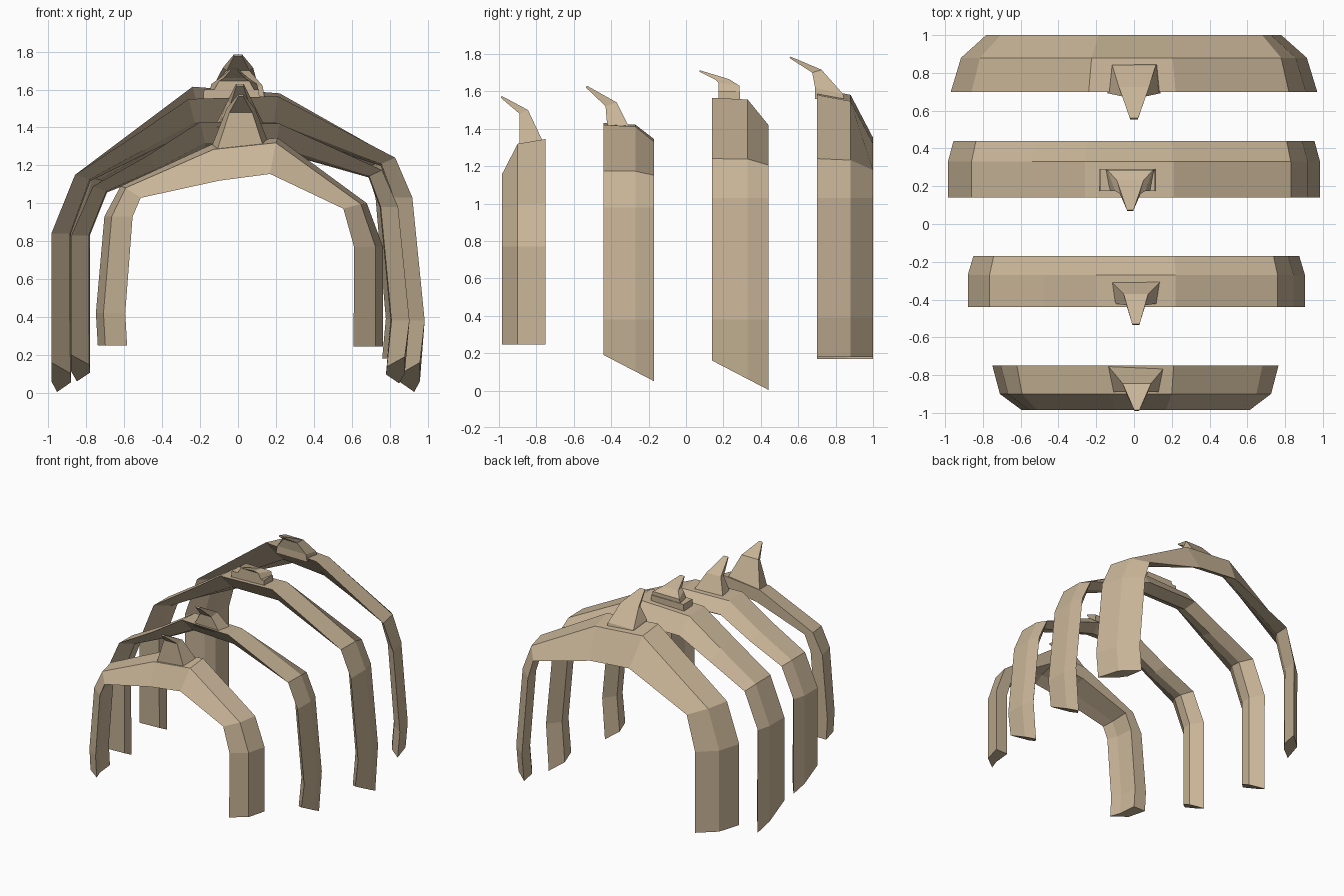
import bpy, bmesh
from mathutils import Vector

bone = bpy.data.materials.new("bone")
bone.diffuse_color = (0.58, 0.46, 0.31, 1)


def finish(name, bm):
    bmesh.ops.recalc_face_normals(bm, faces=bm.faces)
    me = bpy.data.meshes.new(name)
    bm.to_mesh(me)
    bm.free()
    ob = bpy.data.objects.new(name, me)
    me.materials.append(bone)
    bpy.context.collection.objects.link(ob)


def skin(name, rings):
    """Join equal rings of points into a capped solid."""
    bm = bmesh.new()
    vs = [[bm.verts.new(p) for p in r] for r in rings]
    n = len(vs[0])
    for a, b in zip(vs, vs[1:]):
        for i in range(n):
            j = (i + 1) % n
            bm.faces.new((a[i], a[j], b[j], b[i]))
    bm.faces.new(vs[0][::-1])
    bm.faces.new(vs[-1])
    finish(name, bm)


def rib(name, outline, section, slope=0.0):
    """Sweep a section of (y, side inset, top inset) along an x-z arch."""
    pts = [Vector(p) for p in outline]
    y0 = min(s[0] for s in section)
    rings = []
    last = len(pts) - 1
    for i, p in enumerate(pts):
        t = Vector((0, 0))
        if i > 0:
            t += (p - pts[i - 1]).normalized()
        if i < last:
            t += (pts[i + 1] - p).normalized()
        t.normalize()
        nx, nz = -t.y, t.x          # outward normal, arch runs left to right
        ring = []
        for y, side, top in section:
            x = p.x - side * nx
            z = p.y - top * max(nz, 0) ** 4   # top inset acts mostly at the crest
            if i in (0, last):       # leg ends: straight or slanted cut
                z = p.y - slope * (y - y0)
            ring.append((x, y, z))
        rings.append(ring)
    skin(name, rings)


def horn(name, x, levels):
    """Hooked spike; levels are (y back, z back, half width, y front, z front, half width)."""
    skin(name, [[(x - wb, yb, zb), (x + wb, yb, zb), (x + wf, yf, zf), (x - wf, yf, zf)]
                for yb, zb, wb, yf, zf, wf in levels])


# Front rib, bevelled towards a sharp front edge
rib("rib_1",
    [(-.74, .25), (-.75, .42), (-.705, .93), (-.62, 1.09), (-.14, 1.31),
     (.21, 1.345), (.68, 1.0), (.765, .77), (.765, .245)],
    [(-.75, 0, 0), (-.90, .04, .03), (-.985, .155, .22), (-.90, .125, .17), (-.75, .11, .12)])

# Two middle ribs with slanted leg ends, sharp front and back edges
rib("rib_2",
    [(-.88, .20), (-.88, .83), (-.765, 1.09), (-.48, 1.25), (-.2, 1.43),
     (.22, 1.42), (.76, 1.175), (.845, .98), (.905, .38), (.88, .19)],
    [(-.44, 0, 0), (-.27, 0, .01), (-.17, .03, .1), (-.26, .1, .16), (-.34, .095, .13)], .52)
rib("rib_3",
    [(-.985, .16), (-.985, .84), (-.86, 1.15), (-.54, 1.36), (-.26, 1.55),
     (.21, 1.565), (.83, 1.24), (.92, 1.03), (.985, .38), (.96, .16)],
    [(.14, 0, 0), (.33, 0, .01), (.44, .03, .16), (.34, .105, .2), (.25, .1, .15)], .52)

# Back rib, strongly bevelled towards a sharp back edge
rib("rib_4",
    [(-.97, .17), (-.97, .83), (-.86, 1.15), (-.24, 1.615), (.22, 1.58),
     (.82, 1.24), (.91, 1.03), (.97, .39), (.95, .18)],
    [(.70, 0, 0), (.88, .055, .04), (1.0, .19, .31), (.86, .165, .22), (.79, .115, .14)])

# Spikes on the crest, hooked forwards
horn("spike_1", .015, [(-.755, 1.31, .15, -.89, 1.28, .125),
                       (-.845, 1.5, .075, -.89, 1.48, .06),
                       (-.985, 1.575, .014, -.99, 1.565, .012)])
horn("spike_2", .01, [(-.30, 1.40, .135, -.42, 1.40, .12),
                      (-.37, 1.54, .065, -.43, 1.52, .05),
                      (-.53, 1.63, .02, -.535, 1.62, .018)])
horn("spike_3_base", -.035, [(.29, 1.53, .15, .175, 1.53, .15),
                             (.29, 1.60, .145, .175, 1.60, .145)])
horn("spike_3", -.02, [(.285, 1.59, .13, .175, 1.59, .11),
                       (.285, 1.63, .12, .175, 1.645, .08),
                       (.23, 1.665, .07, .16, 1.66, .055),
                       (.075, 1.712, .018, .07, 1.705, .016)])
horn("spike_4", 0, [(.845, 1.56, .12, .69, 1.56, .14),
                    (.84, 1.585, .115, .69, 1.62, .13),
                    (.725, 1.715, .08, .675, 1.70, .06),
                    (.56, 1.785, .022, .553, 1.778, .02)])
